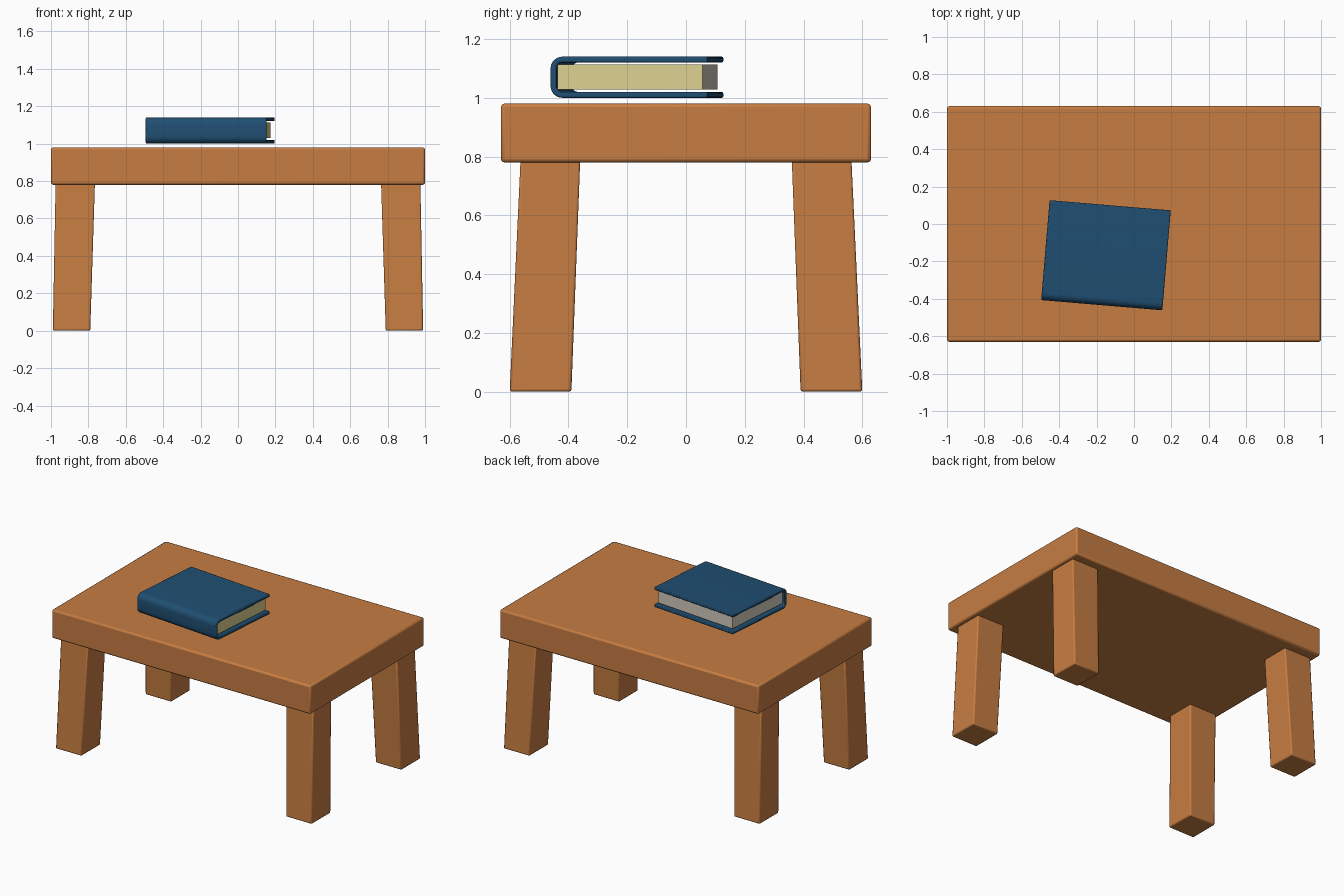
import bpy, bmesh, math
from mathutils import Matrix, Vector

if "Cube" in bpy.data.objects:
    bpy.data.objects.remove(bpy.data.objects["Cube"])


def material(name, rgb):
    m = bpy.data.materials.new(name)
    m.diffuse_color = (*rgb, 1)
    m.use_nodes = True
    m.node_tree.nodes["Principled BSDF"].inputs["Base Color"].default_value = m.diffuse_color
    return m


WOOD = material("orange wood", (0.57, 0.205, 0.055))
BLUE = material("blue cover", (0.014, 0.078, 0.17))
CREAM = material("cream paper", (0.72, 0.63, 0.28))
GREY = material("pale paper", (0.66, 0.61, 0.52))


def finish(name, bm, mats, bevel):
    bmesh.ops.recalc_face_normals(bm, faces=bm.faces)
    me = bpy.data.meshes.new(name)
    bm.to_mesh(me)
    bm.free()
    ob = bpy.data.objects.new(name, me)
    bpy.context.collection.objects.link(ob)
    for m in mats:
        me.materials.append(m)
    if bevel:
        b = ob.modifiers.new("soft edges", 'BEVEL')
        b.width, b.segments, b.limit_method = bevel, 2, 'ANGLE'
        b.angle_limit = math.radians(40)
    bpy.ops.object.select_all(action='DESELECT')
    ob.select_set(True)
    bpy.context.view_layer.objects.active = ob
    bpy.ops.object.shade_smooth_by_angle(angle=math.radians(40))
    return ob


def block(name, low, high, mats, bevel):
    """Box between a bottom and a top rectangle, each (x0, x1, y0, y1, z)."""
    bm = bmesh.new()
    rings = []
    for x0, x1, y0, y1, z in (low, high):
        rings.append([bm.verts.new(p) for p in
                      ((x0, y0, z), (x1, y0, z), (x1, y1, z), (x0, y1, z))])
    bm.faces.new(rings[0])
    bm.faces.new(rings[1])
    for i in range(4):
        j = (i + 1) % 4
        bm.faces.new((rings[0][i], rings[0][j], rings[1][j], rings[1][i]))
    return finish(name, bm, mats, bevel)


# Table top
block("table_top", (-1, 1, -0.63, 0.63, 0.78), (-1, 1, -0.63, 0.63, 0.98), [WOOD], 0.012)

# Splayed legs
for sx, side in ((-1, "left"), (1, "right")):
    for sy, end in ((-1, "front"), (1, "back")):
        def rect(xi, xo, yi, yo, z):
            return (*sorted((sx * xi, sx * xo)), *sorted((sy * yi, sy * yo)), z)
        block(f"{end}_{side}_leg", rect(0.79, 0.99, 0.39, 0.60, 0.0),
              rect(0.765, 0.975, 0.36, 0.563, 0.79), [WOOD], 0.008)

# Book placement: turned slightly on the table
PLACE = Matrix.Translation((-0.15, -0.167, 1.0)) @ Matrix.Rotation(math.radians(-4.8), 4, 'Z')


def arc(cy, cz, r, a0, a1, n=6):
    return [(cy + r * math.cos(math.radians(a0 + (a1 - a0) * i / n)),
             cz + r * math.sin(math.radians(a0 + (a1 - a0) * i / n))) for i in range(n + 1)]


# Cover: C-shaped profile with rounded spine, extruded along the spine
profile = ([(0.268, 0.0)] + arc(-0.228, 0.04, 0.04, 270, 180) + arc(-0.228, 0.10, 0.04, 180, 90)
           + [(0.268, 0.14), (0.268, 0.12)] + arc(-0.228, 0.10, 0.02, 90, 180)
           + arc(-0.228, 0.04, 0.02, 180, 270) + [(0.268, 0.02)])
bm = bmesh.new()
face = bm.faces.new([bm.verts.new((-0.325, y, z)) for y, z in profile])
ext = bmesh.ops.extrude_face_region(bm, geom=[face])
bmesh.ops.translate(bm, vec=(0.65, 0, 0),
                    verts=[v for v in ext["geom"] if isinstance(v, bmesh.types.BMVert)])
finish("book_cover", bm, [BLUE], 0.005).matrix_world = PLACE

# Pages: cream on the right end, paler on the other edges
pages = block("book_pages", (-0.305, 0.305, -0.245, 0.25, 0.029),
              (-0.305, 0.305, -0.245, 0.25, 0.113), [GREY, CREAM], 0)
for p in pages.data.polygons:
    p.material_index = 1 if p.normal.x > 0.5 else 0
pages.matrix_world = PLACE
